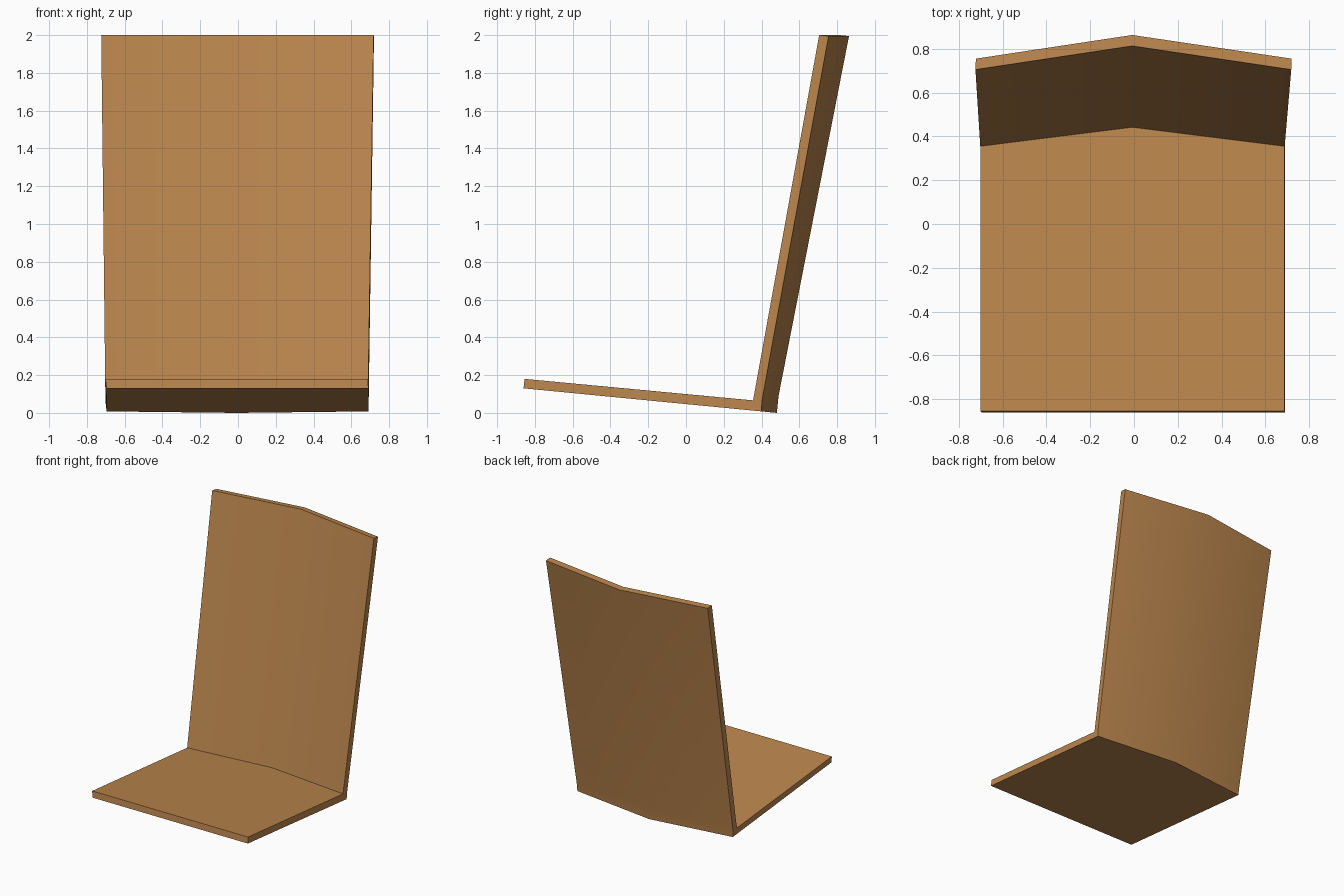
import bpy, bmesh

if "Cube" in bpy.data.objects:
    bpy.data.objects.remove(bpy.data.objects["Cube"])

wood = bpy.data.materials.new("light_brown_wood")
wood.diffuse_color = (0.50, 0.24, 0.075, 1)
wood.use_nodes = True
wood.node_tree.nodes["Principled BSDF"].inputs["Base Color"].default_value = wood.diffuse_color

# Side profile (y, z): seat front top, inner crease, back top front,
# back top rear, rear fold, bottom rear corner, seat front bottom
edge = [(-0.855, 0.18), (0.355, 0.066), (0.705, 2.0),
        (0.755, 1.995), (0.403, 0.07), (0.398, 0.008), (-0.86, 0.13)]
middle = [(-0.855, 0.18), (0.442, 0.058), (0.813, 2.0),
          (0.863, 1.995), (0.49, 0.09), (0.481, 0.0), (-0.86, 0.13)]
left_x = [-0.702, -0.702, -0.724, -0.722, -0.70, -0.696, -0.696]
right_x = [0.688, 0.688, 0.718, 0.72, 0.692, 0.69, 0.69]

# Bent seat and backrest shell, lofted through three stations
bm = bmesh.new()
rings = []
for prof, xs in ((edge, left_x), (middle, [-0.008] * 7), (edge, right_x)):
    rings.append([bm.verts.new((x, y, z)) for x, (y, z) in zip(xs, prof)])
for a, b in zip(rings, rings[1:]):
    for i in range(7):
        j = (i + 1) % 7
        bm.faces.new((a[i], a[j], b[j], b[i]))

# Side edges, split at the crease into seat and back strips
for r in (rings[0], rings[2]):
    bm.faces.new((r[0], r[1], r[5], r[6]))
    bm.faces.new((r[1], r[4], r[5]))
    bm.faces.new((r[1], r[2], r[3], r[4]))
bmesh.ops.recalc_face_normals(bm, faces=bm.faces)

mesh = bpy.data.meshes.new("seat_and_backrest")
bm.to_mesh(mesh)
bm.free()
mesh.materials.append(wood)
shell = bpy.data.objects.new("seat_and_backrest", mesh)
bpy.context.collection.objects.link(shell)

# Soften the shallow centre bend, keep the corners sharp
bpy.context.view_layer.objects.active = shell
shell.select_set(True)
bpy.ops.object.shade_smooth_by_angle(angle=0.52)
